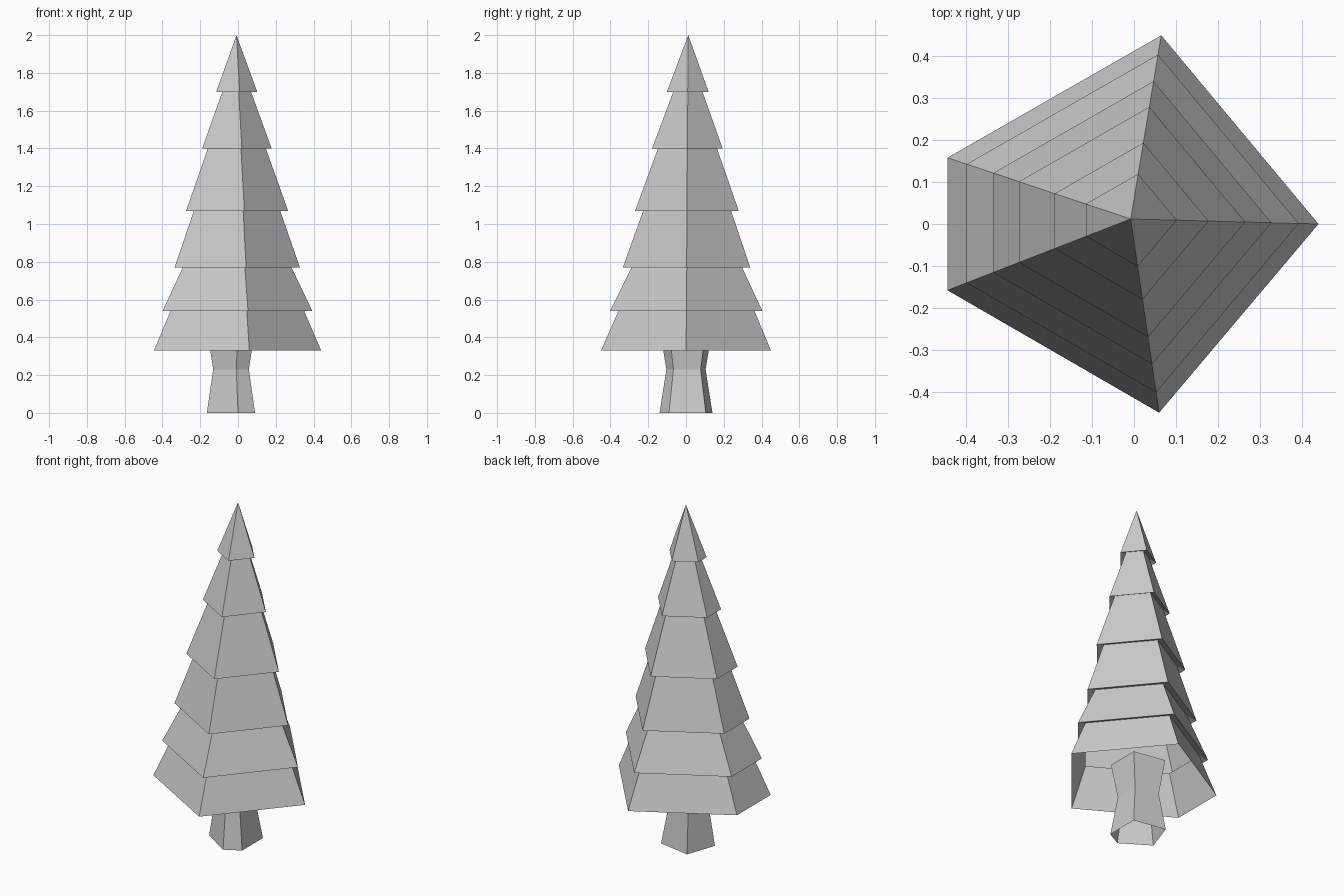
import bpy, bmesh

if "Cube" in bpy.data.objects:
    bpy.data.objects.remove(bpy.data.objects["Cube"])

def loft(name, outline, centre, rings, tip=None):
    """Skin scaled copies of an outline; rings are (z, scale)."""
    bm = bmesh.new()
    cx, cy = centre
    n = len(outline)
    loops = [[bm.verts.new((cx + s * (x - cx), cy + s * (y - cy), z)) for x, y in outline]
             for z, s in rings]
    for a, b in zip(loops, loops[1:]):
        for i in range(n):
            j = (i + 1) % n
            bm.faces.new((a[i], a[j], b[j], b[i]))
    if tip is not None:
        top = bm.verts.new((cx, cy, tip))
        for i in range(n):
            bm.faces.new((loops[-1][i], loops[-1][(i + 1) % n], top))
    mesh = bpy.data.meshes.new(name)
    bm.to_mesh(mesh)
    bm.free()
    obj = bpy.data.objects.new(name, mesh)
    bpy.context.collection.objects.link(obj)
    return obj

# Tiered foliage: (rim height, rim scale, scale where the tier tucks under the next)
tiers = [(0.33, 1.0, 0.785), (0.54, 0.895, 0.635), (0.77, 0.75, 0.505),
         (1.07, 0.61, 0.335), (1.40, 0.415, 0.16), (1.70, 0.245, None)]
rings = []
for i, (z, rim, neck) in enumerate(tiers):
    rings.append((z, rim))
    if neck is not None:
        rings.append((tiers[i + 1][0] + 0.015, neck))
foliage_outline = [(0.44, 0.0), (0.065, 0.45), (-0.445, 0.158), (-0.445, -0.158), (0.06, -0.45)]
loft("foliage", foliage_outline, (-0.008, 0.012), rings, tip=2.0)

# Open five-sided trunk with a pinched waist
trunk_outline = [(0.09, -0.09), (0.09, 0.105), (-0.105, 0.14), (-0.165, -0.035), (0.0, -0.14)]
loft("trunk", trunk_outline, (-0.035, 0.0), [(0.0, 1.0), (0.23, 0.74), (0.43, 0.98)])
